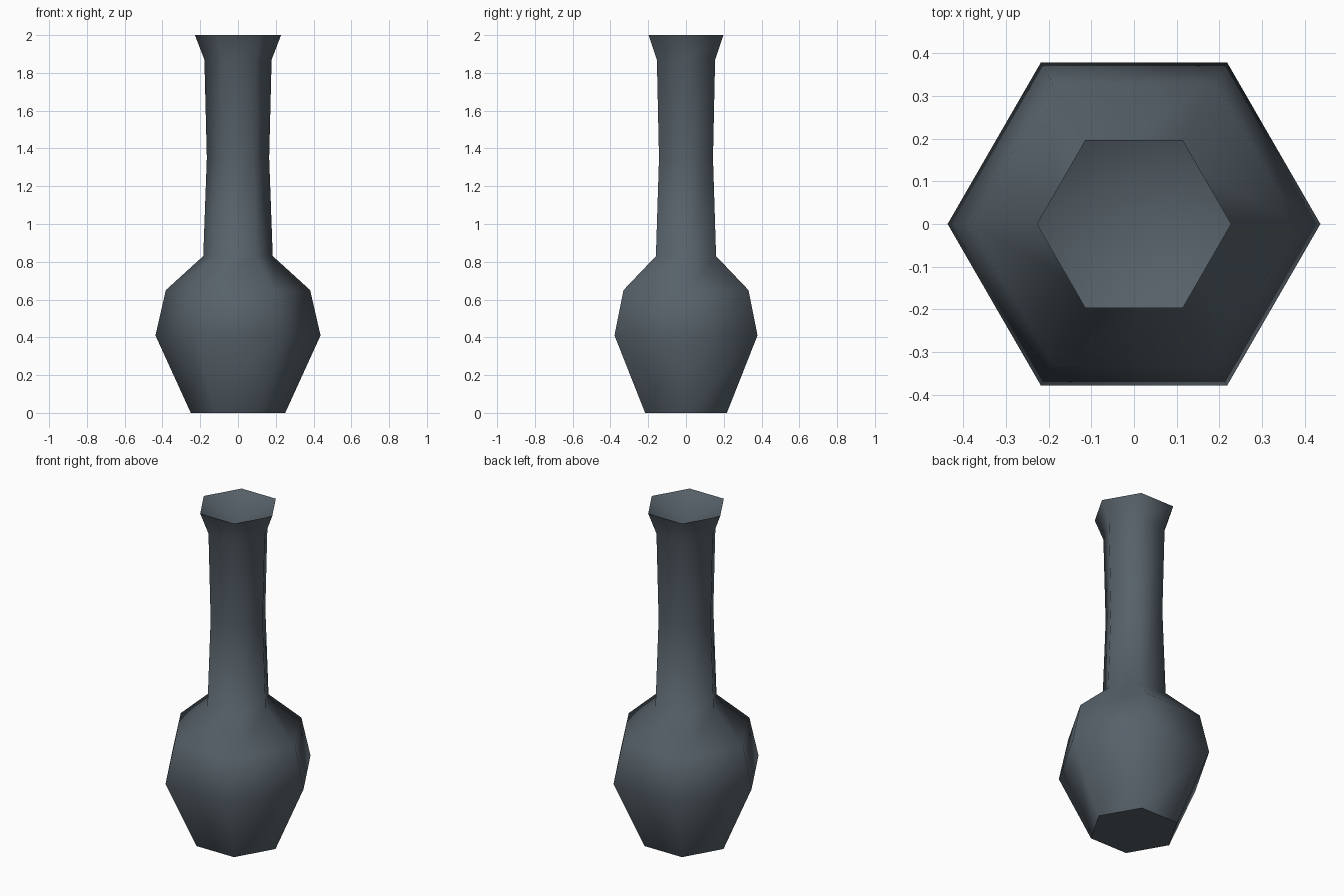
import bpy, bmesh, math

cube = bpy.data.objects.get("Cube")
if cube:
    bpy.data.objects.remove(cube, do_unlink=True)

SIDES = 6
# (radius, height) from foot to lip
PROFILE = [(0.25, 0), (0.437, 0.41), (0.382, 0.65), (0.184, 0.83),
           (0.165, 1.35), (0.178, 1.87), (0.228, 2)]
MOUTH_DEPTH = 0.12


def ring(bm, radius, z):
    return [bm.verts.new((radius * math.cos(math.tau * i / SIDES),
                          radius * math.sin(math.tau * i / SIDES), z))
            for i in range(SIDES)]


slate = bpy.data.materials.new("dark slate")
slate.use_nodes = True
colour = (0.095, 0.12, 0.142, 1)
slate.diffuse_color = colour
slate.node_tree.nodes["Principled BSDF"].inputs["Base Color"].default_value = colour

# Lathed wall, flat foot and hollow mouth
bm = bmesh.new()
rings = [ring(bm, r, z) for r, z in PROFILE]
for low, high in zip(rings, rings[1:]):
    for i in range(SIDES):
        j = (i + 1) % SIDES
        bm.faces.new((low[i], low[j], high[j], high[i]))
bm.faces.new(rings[0][::-1])
lip = rings[-1]
centre = bm.verts.new((0, 0, PROFILE[-1][1] - MOUTH_DEPTH))
for i in range(SIDES):
    bm.faces.new((lip[i], lip[(i + 1) % SIDES], centre))

# Smooth all over, sharp only around the foot and the lip
for face in bm.faces:
    face.smooth = True
for loop in (rings[0], lip):
    for edge in bm.edges:
        if all(v in loop for v in edge.verts):
            edge.smooth = False

mesh = bpy.data.meshes.new("vase")
bm.to_mesh(mesh)
bm.free()
mesh.materials.append(slate)
vase = bpy.data.objects.new("vase", mesh)
bpy.context.collection.objects.link(vase)
